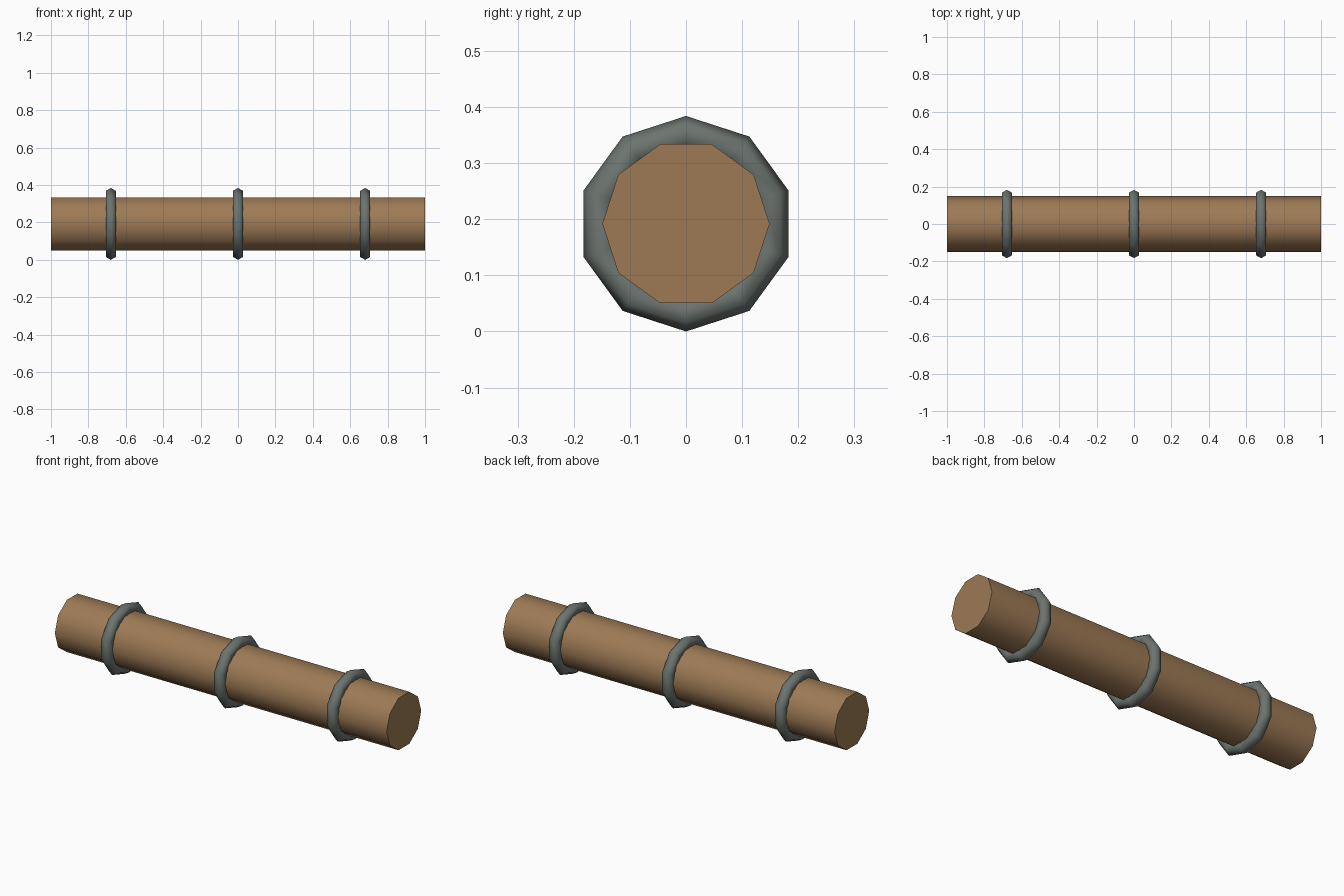
import bpy
from math import pi, radians

cube = bpy.data.objects.get("Cube")
if cube:
    bpy.data.objects.remove(cube, do_unlink=True)

AXIS_Z = 0.192
ALONG_X = (0, pi / 2, 0)


def make_material(name, colour):
    mat = bpy.data.materials.new(name)
    mat.use_nodes = True
    mat.diffuse_color = colour
    mat.node_tree.nodes["Principled BSDF"].inputs["Base Color"].default_value = colour
    return mat


def finish(name, mat, angle):
    obj = bpy.context.object
    obj.name = name
    obj.data.materials.append(mat)
    bpy.ops.object.transform_apply(location=False, rotation=True, scale=False)
    bpy.ops.object.shade_smooth_by_angle(angle=radians(angle))


wood = make_material("brown wood", (0.34, 0.195, 0.091, 1))
metal = make_material("grey metal", (0.15, 0.175, 0.16, 1))

# Ten-sided log lying along x, with flat ends
bpy.ops.mesh.primitive_cylinder_add(vertices=10, radius=0.149, depth=2,
                                    location=(0, 0, AXIS_Z), rotation=ALONG_X)
finish("log", wood, 50)

# Three bands around the log
for name, x in (("right_band", -0.68), ("middle_band", 0), ("left_band", 0.68)):
    bpy.ops.mesh.primitive_torus_add(major_segments=10, minor_segments=6,
                                     major_radius=0.161, minor_radius=0.031,
                                     location=(x, 0, AXIS_Z), rotation=ALONG_X)
    finish(name, metal, 80)
